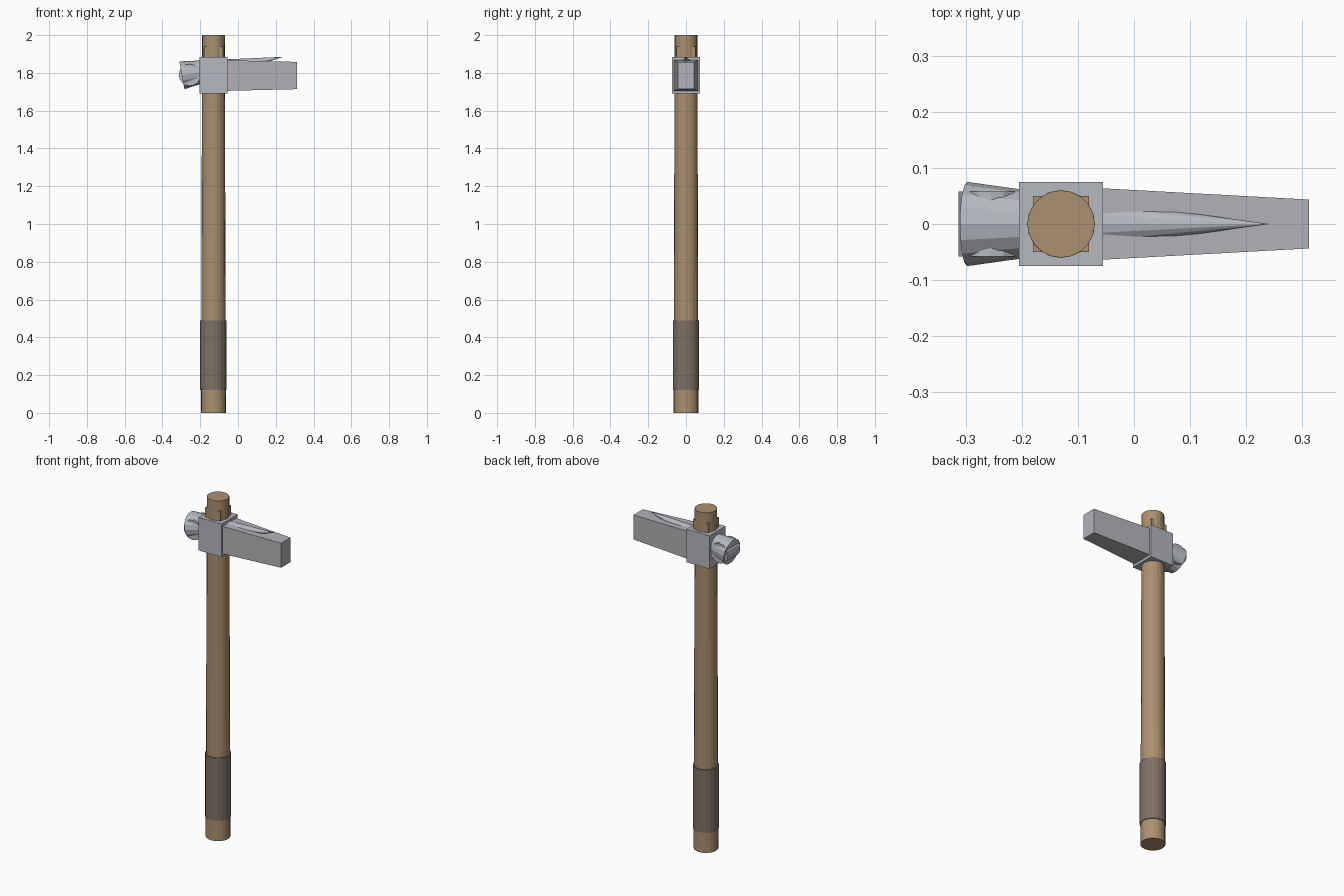
import bpy
from math import pi
from mathutils import Vector

cube = bpy.data.objects.get("Cube")
if cube:
    bpy.data.objects.remove(cube, do_unlink=True)


def material(name, rgb):
    mat = bpy.data.materials.new(name)
    mat.use_nodes = True
    mat.diffuse_color = (*rgb, 1)
    mat.node_tree.nodes["Principled BSDF"].inputs["Base Color"].default_value = (*rgb, 1)
    return mat


wood = material("wood", (0.41, 0.28, 0.16))
leather = material("grip_leather", (0.21, 0.165, 0.13))
steel = material("steel", (0.46, 0.48, 0.51))
dull_steel = material("dull_steel", (0.45, 0.45, 0.48))


def finish(name, mat):
    ob = bpy.context.object
    ob.name = name
    ob.data.materials.append(mat)
    return ob


def tapered_rod(name, mat, start, end, r_start, r_end, sides):
    """Straight flat-faced rod or cone between two points."""
    a, b = Vector(start), Vector(end)
    bpy.ops.mesh.primitive_cone_add(
        vertices=sides, radius1=r_start, radius2=r_end, depth=(b - a).length,
        location=(a + b) / 2, rotation=(b - a).to_track_quat('Z', 'Y').to_euler())
    return finish(name, mat)


def box(name, mat, low, high):
    a, b = Vector(low), Vector(high)
    bpy.ops.mesh.primitive_cube_add(size=1, location=(a + b) / 2)
    ob = finish(name, mat)
    for v in ob.data.vertices:
        v.co *= b - a
    return ob


SHAFT_X = -0.13

# Handle and grip
tapered_rod("handle", wood, (SHAFT_X, 0, 0), (SHAFT_X, 0, 2), 0.066, 0.06, 20)
tapered_rod("grip", leather, (SHAFT_X, 0, 0.12), (SHAFT_X, 0, 0.49), 0.07, 0.07, 20)
box("handle_wedge", wood, (SHAFT_X - 0.05, -0.05, 1.74), (SHAFT_X + 0.05, 0.05, 1.94))

# Head socket
box("head_socket", steel, (-0.205, -0.075, 1.69), (-0.055, 0.075, 1.885))

# Tapering beam of the head: narrow the outer end
beam = box("head_beam", dull_steel, (-0.10, -0.066, 1.704), (0.312, 0.066, 1.868))
for v in beam.data.vertices:
    if v.co.x > 0:
        v.co.y *= 0.66
        v.co.z *= 0.88

# Long tilted cone: its base is the striking face, its tip breaks out of the beam
tapered_rod("striking_cone", steel, (-0.297, 0, 1.787), (0.241, 0, 1.885), 0.075, 0, 16)

# Cross pin through the striking end
tapered_rod("cross_pin", steel, (-0.255, -0.058, 1.789), (-0.255, 0.058, 1.789), 0.058, 0.058, 16)
